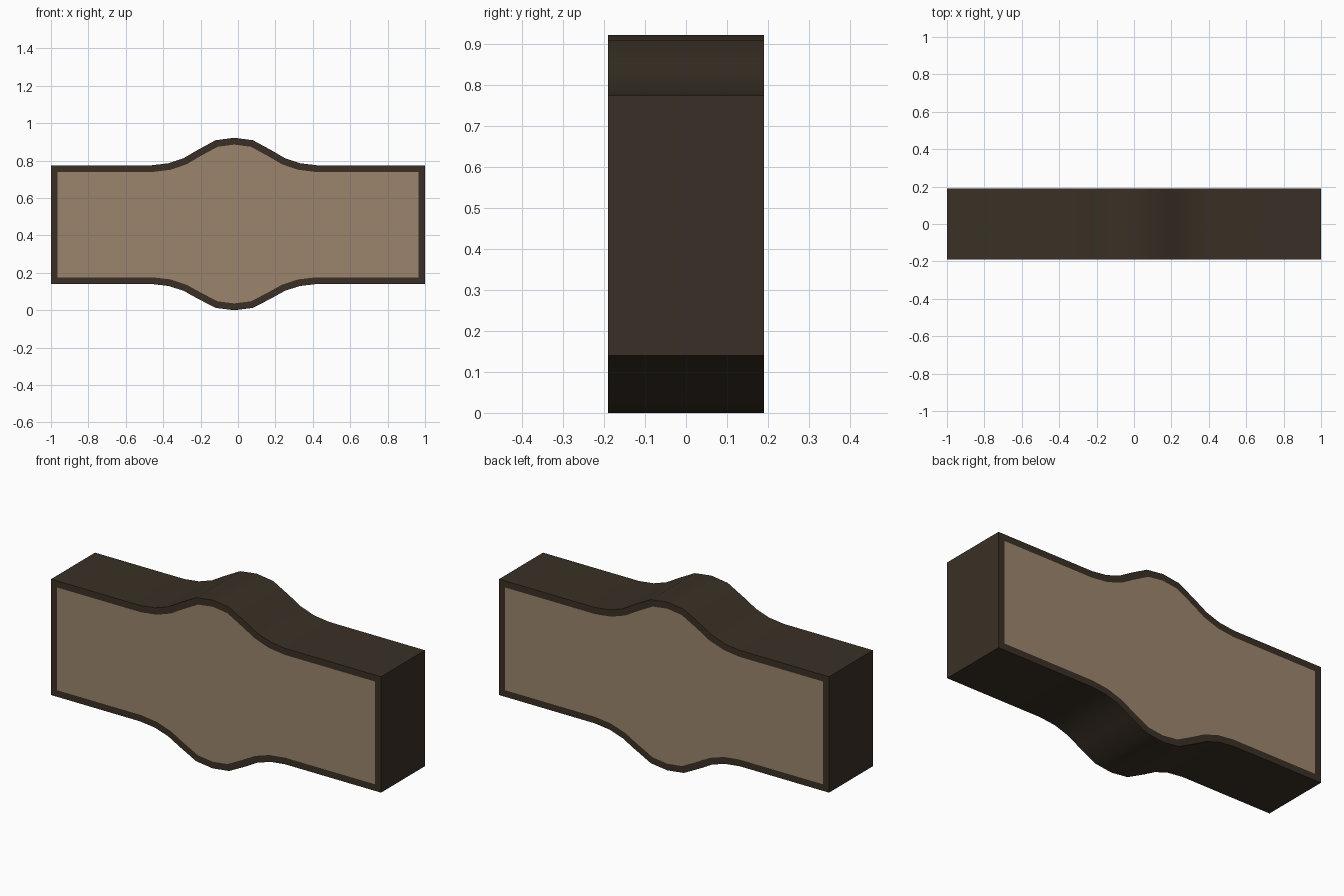
import bpy, bmesh, math

if "Cube" in bpy.data.objects:
    bpy.data.objects.remove(bpy.data.objects["Cube"])

def material(name, rgb):
    m = bpy.data.materials.new(name)
    m.diffuse_color = (*rgb, 1)
    m.use_nodes = True
    m.node_tree.nodes["Principled BSDF"].inputs["Base Color"].default_value = m.diffuse_color
    return m

brown = material("dark brown", (0.042, 0.030, 0.019))
tan = material("tan", (0.330, 0.235, 0.153))

HALF_DEPTH, CENTRE = 0.19, -0.02
# half of the bulge: distance from its centre, fraction of its height
half = [(0, 1), (0.10, 0.91), (0.20, 0.54), (0.27, 0.26), (0.35, 0.075), (0.44, 0)]
bulge = [(-u, f) for u, f in half[:0:-1]] + half

# closed outline: top edge left to right, then bottom edge right to left
top = [(-1, 0.775)] + [(CENTRE + u, 0.775 + 0.147 * f) for u, f in bulge] + [(1, 0.775)]
bottom = [(-1, 0.14)] + [(CENTRE + u, 0.14 - 0.14 * f) for u, f in bulge] + [(1, 0.14)]
outline = top + bottom[::-1]

# block body extruded from front to back
bm = bmesh.new()
front = bm.faces.new([bm.verts.new((x, -HALF_DEPTH, z)) for x, z in outline])
res = bmesh.ops.extrude_face_region(bm, geom=[front], use_keep_orig=True)
bmesh.ops.translate(bm, vec=(0, 2 * HALF_DEPTH, 0),
                    verts=[g for g in res["geom"] if isinstance(g, bmesh.types.BMVert)])
bmesh.ops.recalc_face_normals(bm, faces=bm.faces[:])

# inset tan panels on front and back, leaving a dark border
ends = [f for f in bm.faces if abs(f.normal.y) > 0.9]
bmesh.ops.inset_individual(bm, faces=ends, thickness=0.036, use_even_offset=True)
for f in ends:
    f.material_index = 1

mesh = bpy.data.meshes.new("bulged_block")
bm.to_mesh(mesh)
bm.free()
mesh.materials.append(brown)
mesh.materials.append(tan)
block = bpy.data.objects.new("bulged_block", mesh)
bpy.context.collection.objects.link(block)

# smooth the curved sides, keep the corners crisp
bpy.context.view_layer.objects.active = block
block.select_set(True)
bpy.ops.object.shade_smooth_by_angle(angle=math.radians(35))
